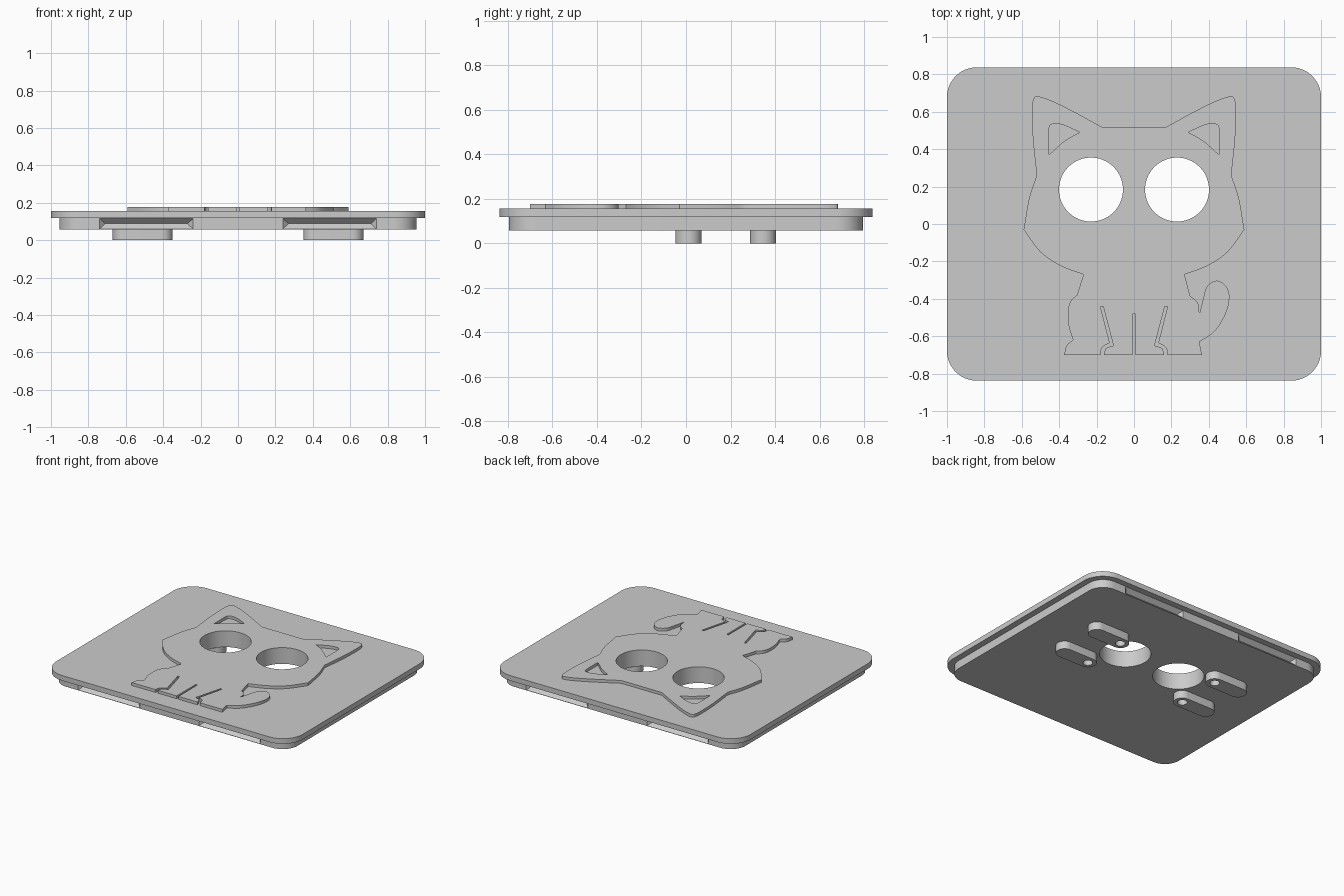
import bpy
import bmesh
from math import cos, sin, pi, radians
from mathutils import Vector

if "Cube" in bpy.data.objects:
    bpy.data.objects.remove(bpy.data.objects["Cube"], do_unlink=True)

GREY = (0.6, 0.6, 0.6, 1)
grey = bpy.data.materials.new("light_grey_plastic")
grey.use_nodes = True
grey.diffuse_color = GREY
grey.node_tree.nodes["Principled BSDF"].inputs["Base Color"].default_value = GREY


# ---- 2D outline helpers ----
def arc(cx, cy, r, start, end, steps):
    angles = [start + (end - start) * i / steps for i in range(steps + 1)]
    return [(cx + r * cos(a), cy + r * sin(a)) for a in angles]


def circle(cx, cy, r, steps=64):
    return arc(cx, cy, r, 0, 2 * pi, steps)[:-1]


def rounded_rect(hx, hy, r, cx=0, cy=0):
    points = []
    for k, (sx, sy) in enumerate([(1, 1), (-1, 1), (-1, -1), (1, -1)]):
        points += arc(cx + sx * (hx - r), cy + sy * (hy - r), r,
                      k * pi / 2, (k + 1) * pi / 2, 12)
    return points


def smooth_run(points, steps=6):
    """Smooth curve through the points, with hard ends (hundredths of a unit)."""
    pts = [Vector(p) / 100 for p in points]
    if len(pts) == 2:
        return pts
    pts = [pts[0] * 2 - pts[1]] + pts + [pts[-1] * 2 - pts[-2]]
    result = []
    for a, b, c, d in zip(pts, pts[1:], pts[2:], pts[3:]):
        for i in range(steps):
            t = i / steps
            result.append(0.5 * (2 * b + (c - a) * t + (2 * a - 5 * b + 4 * c - d) * t * t
                                 + (3 * b - a - 3 * c + d) * t ** 3))
    return result + [pts[-2]]


def join_runs(runs):
    return [p for run in runs for p in smooth_run(run)]


def mirrored(points):
    return [(-x, y) for x, y in reversed(points)]


def tidy(loop):
    """Drop repeated points where runs meet."""
    clean = []
    for p in loop:
        v = Vector(p)
        if not clean or (v - clean[-1]).length > 1e-4:
            clean.append(v)
    if (clean[0] - clean[-1]).length < 1e-4:
        clean.pop()
    return clean


# ---- solid helpers ----
def finish(obj):
    bpy.ops.object.select_all(action="DESELECT")
    obj.select_set(True)
    bpy.context.view_layer.objects.active = obj
    bpy.ops.object.shade_smooth_by_angle(angle=radians(30))


def new_object(name, bm):
    bmesh.ops.recalc_face_normals(bm, faces=bm.faces[:])
    mesh = bpy.data.meshes.new(name)
    bm.to_mesh(mesh)
    bm.free()
    mesh.materials.append(grey)
    obj = bpy.data.objects.new(name, mesh)
    bpy.context.collection.objects.link(obj)
    return obj


def slab(name, outline, z0, z1, holes=()):
    """Flat solid from an outline with through holes."""
    bm = bmesh.new()
    for loop in [outline, *holes]:
        verts = [bm.verts.new((x, y, z0)) for x, y in tidy(loop)]
        for a, b in zip(verts, verts[1:] + verts[:1]):
            bm.edges.new((a, b))
    bmesh.ops.triangle_fill(bm, use_beauty=True, edges=bm.edges[:], normal=(0, 0, 1))
    top = bmesh.ops.extrude_face_region(bm, geom=bm.faces[:])["geom"]
    bmesh.ops.translate(bm, vec=(0, 0, z1 - z0),
                        verts=[g for g in top if isinstance(g, bmesh.types.BMVert)])
    return new_object(name, bm)


def cut_groove(target, sx, sy):
    """Tapered V groove in the long edge of the lower plate."""
    bm = bmesh.new()
    edge, depth, mid = 0.795, 0.03, 0.088
    outer = [bm.verts.new((sx * x, sy * (edge + 0.01), mid + dz))
             for x, dz in [(0.23, -0.037), (0.75, -0.037), (0.75, 0.037), (0.23, 0.037)]]
    a, b = [bm.verts.new((sx * x, sy * (edge - depth), mid)) for x in (0.27, 0.71)]
    p, q, r, s = outer
    for face in [outer, (p, q, b, a), (s, r, b, a), (p, s, a), (q, r, b)]:
        bm.faces.new(face)
    cutter = new_object("groove_cutter", bm)
    cutter.hide_render = True
    mod = target.modifiers.new("groove", "BOOLEAN")
    mod.operation = "DIFFERENCE"
    mod.solver = "EXACT"
    mod.object = cutter
    bpy.context.view_layer.objects.active = target
    bpy.ops.object.modifier_apply(modifier=mod.name)
    bpy.data.objects.remove(cutter, do_unlink=True)


# ---- cat outline, clockwise from the top of the head ----
head_half = join_runs([
    [(16.5, 51.5), (33, 60.5), (45, 66.3), (52, 68.2), (54, 66), (54.5, 60), (54, 45), (52, 26)],
    [(52, 26), (56, 14), (59, -3)],
    [(59, -3), (50, -15), (39, -22.5), (27, -27)],
])
right_side = join_runs([
    [(27, -27), (30, -38.5)],
    [(30, -38.5), (34, -42), (35, -48)],
    [(35, -48), (37, -40), (39, -33.5), (44, -30.3), (49, -33), (51, -39),
     (49, -48), (43, -57.5), (35, -63)],
    [(35, -63), (35.5, -66), (36.4, -70)],
])
legs_half = join_runs([
    [(18, -70), (17, -66), (13, -63.5)],
    [(13, -63.5), (18, -44)],
    [(16.5, -44), (11, -65)],
    [(11, -65), (15, -66.5), (16, -70)],
    [(0.7, -70), (0.7, -48)],
])
left_side = join_runs([
    [(-37.4, -70), (-36, -65), (-32.6, -62)],
    [(-32.6, -62), (-35, -54), (-35.3, -46), (-33.7, -41), (-30.5, -38)],
    [(-30.5, -38), (-27, -27)],
])
cat_outline = (head_half + right_side + legs_half + mirrored(legs_half)
               + left_side + mirrored(head_half))
ear = join_runs([
    [(45.5, 37), (45.5, 50), (44, 53.3), (38, 53), (29, 49)],
    [(29, 49), (37, 44.5), (45.5, 37)],
])
eyes = [circle(s * 0.23, 0.184, 0.171) for s in (-1, 1)]

# ---- stacked plates and raised cat ----
lower_plate = slab("lower_plate", rounded_rect(0.955, 0.795, 0.12), 0.058, 0.118, eyes)
for sx in (-1, 1):
    for sy in (-1, 1):
        cut_groove(lower_plate, sx, sy)
finish(lower_plate)
finish(slab("top_plate", rounded_rect(1, 0.838, 0.16), 0.118, 0.156, eyes))
finish(slab("raised_cat", cat_outline, 0.156, 0.177, eyes + [ear, mirrored(ear)]))

# ---- rounded feet with a screw hole at the inner end ----
for side, sx in (("right", -1), ("left", 1)):
    for place, y in (("front", 0.011), ("back", 0.346)):
        pad = rounded_rect(0.16, 0.059, 0.0585, sx * 0.51, y)
        hole = circle(sx * 0.41, y, 0.033, 32)
        finish(slab(f"{place}_{side}_foot", pad, 0, 0.058, [hole]))
